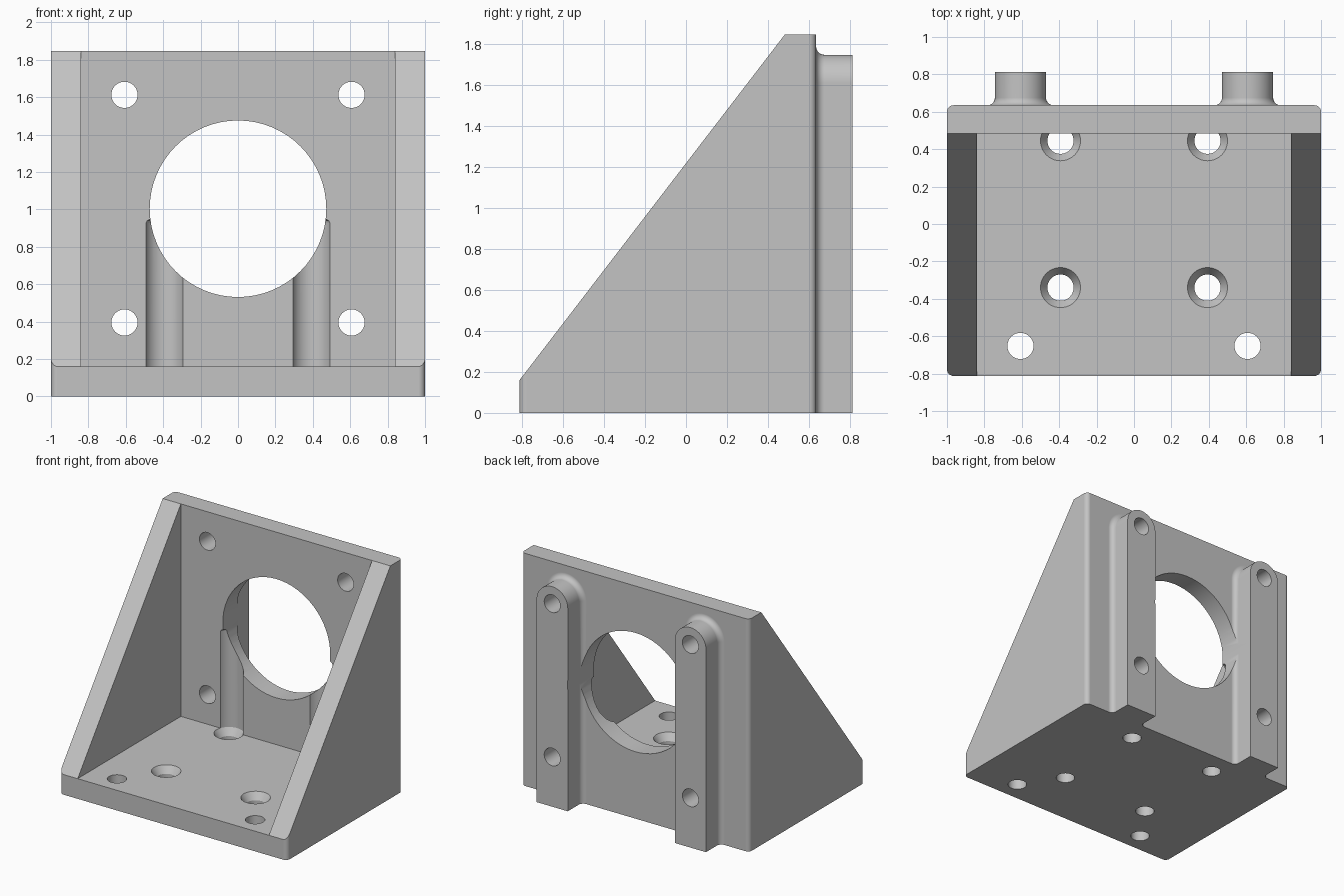
import bpy, bmesh, math
from math import pi, sin, cos

cube = bpy.data.objects.get("Cube")
if cube:
    bpy.data.objects.remove(cube, do_unlink=True)

SEG = 64
BACK = 0.635      # rear face of the upright plate
RAIL_X = 0.607    # rail and mounting hole spacing
SCREW_X = 0.393


def loft(name, sections):
    """Closed solid through a list of matching point loops."""
    bm = bmesh.new()
    loops = [[bm.verts.new(p) for p in s] for s in sections]
    n = len(loops[0])
    for a, b in zip(loops, loops[1:]):
        for i in range(n):
            j = (i + 1) % n
            bm.faces.new((a[i], a[j], b[j], b[i]))
    bm.faces.new(loops[0])
    bm.faces.new(loops[-1])
    bmesh.ops.recalc_face_normals(bm, faces=bm.faces)
    mesh = bpy.data.meshes.new(name)
    bm.to_mesh(mesh)
    bm.free()
    ob = bpy.data.objects.new(name, mesh)
    bpy.context.collection.objects.link(ob)
    return ob


def lathe(name, x, y, profile):
    """Solid of revolution about a vertical axis, profile of (radius, z)."""
    ring = [2 * pi * i / SEG for i in range(SEG)]
    return loft(name, [[(x + r * cos(a), y + r * sin(a), z) for a in ring]
                       for r, z in profile])


def bore(name, x, z, r):
    """Cylinder running front to back through the upright plate."""
    ring = [2 * pi * i / SEG for i in range(SEG)]
    return loft(name, [[(x + r * cos(a), y, z + r * sin(a)) for a in ring]
                       for y in (0.3, 1.0)])


def combine(target, tool, operation):
    mod = target.modifiers.new("combine", 'BOOLEAN')
    mod.operation = operation
    mod.solver = 'EXACT'
    mod.object = tool
    bpy.context.view_layer.objects.active = target
    bpy.ops.object.modifier_apply(modifier=mod.name)
    bpy.data.objects.remove(tool, do_unlink=True)


# Outer block with rounded vertical corners
def rounded_plan(z, r=0.035, front=-0.812, steps=8):
    corners = [(1 - r, BACK - r), (r - 1, BACK - r), (r - 1, front + r), (1 - r, front + r)]
    return [(cx + r * cos(a), cy + r * sin(a), z)
            for k, (cx, cy) in enumerate(corners)
            for a in [pi / 2 * (k + i / steps) for i in range(steps + 1)]]


bracket = loft("angle_bracket", [rounded_plan(0), rounded_plan(1.847)])

# Hollow between base, side walls and upright plate
pocket = [(-1.2, 0.16), (0.483, 0.16), (0.483, 2.2), (-1.2, 2.2)]
combine(bracket, loft("pocket_cutter", [[(x, y, z) for y, z in pocket]
                                        for x in (-0.84, 0.84)]), 'DIFFERENCE')

# Sloping front edges of the side walls
rise = (1.847 - 0.16) / (0.483 + 0.812)
slope = [(y, 0.16 + rise * (y + 0.812)) for y in (-0.9, 0.6)]
wedge = slope + [(-0.9, slope[1][1])]
combine(bracket, loft("slope_cutter", [[(x, y, z) for y, z in wedge]
                                       for x in (-1.5, 1.5)]), 'DIFFERENCE')


# Round-topped rear rails with a fillet at the root
def rail_section(x, y, offset):
    r = 0.137 + offset
    arc = [(x + r * cos(pi * i / 32), y, 1.61 + r * sin(pi * i / 32)) for i in range(33)]
    return [(x - r, y, 0), (x + r, y, 0)] + arc


FILLET = 0.04
steps = [(0.58, FILLET)]
steps += [(BACK + FILLET * (1 - cos(t)), FILLET * (1 - sin(t)))
          for t in [pi / 2 * i / 8 for i in range(9)]]
steps.append((0.812, 0))
for side in (-1, 1):
    rail = loft("rear_rail", [rail_section(side * RAIL_X, y, o) for y, o in steps])
    combine(bracket, rail, 'UNION')

# Large central opening
combine(bracket, bore("opening_cutter", 0, 1.003, 0.472), 'DIFFERENCE')

# Countersunk screw holes with driver clearance above, and plain holes
screw = [(0.07, -0.1), (0.07, 0.105), (0.107, 0.16), (0.107, 0.925), (0.1, 0.94), (0.09, 0.945)]
for side in (-1, 1):
    for z in (0.395, 1.612):
        combine(bracket, bore("rail_hole_cutter", side * RAIL_X, z, 0.07), 'DIFFERENCE')
    for y in (-0.34, 0.445):
        combine(bracket, lathe("screw_cutter", side * SCREW_X, y, screw), 'DIFFERENCE')
    combine(bracket, lathe("base_hole_cutter", side * RAIL_X, -0.652,
                           [(0.07, -0.1), (0.07, 0.3)]), 'DIFFERENCE')

# Single grey material
grey = bpy.data.materials.new("light_grey")
grey.use_nodes = True
colour = (0.55, 0.55, 0.55, 1)
grey.diffuse_color = colour
grey.node_tree.nodes["Principled BSDF"].inputs["Base Color"].default_value = colour
bracket.data.materials.clear()
bracket.data.materials.append(grey)

# Smooth curved faces, crisp edges
bpy.ops.object.select_all(action='DESELECT')
bracket.select_set(True)
bpy.context.view_layer.objects.active = bracket
bpy.ops.object.shade_smooth_by_angle(angle=math.radians(25))
weighted = bracket.modifiers.new("weighted_normals", 'WEIGHTED_NORMAL')
weighted.keep_sharp = True
